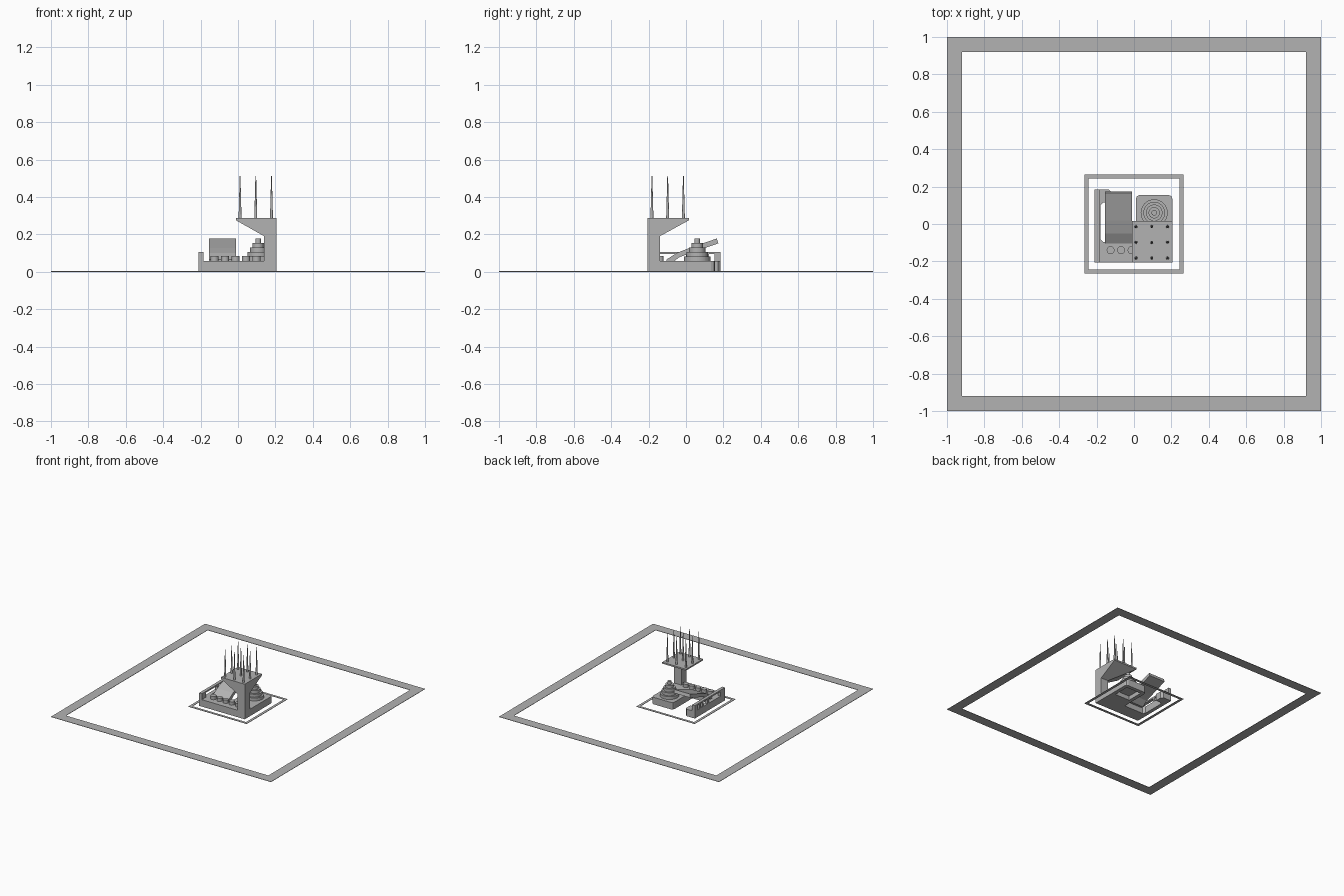
import bpy, bmesh
from mathutils import Vector

old = bpy.data.objects.get("Cube")
if old:
    bpy.data.objects.remove(old, do_unlink=True)

grey = bpy.data.materials.new("plain_grey")
grey.use_nodes = True
GREY = (0.45, 0.45, 0.45, 1)
grey.diffuse_color = GREY
grey.node_tree.nodes["Principled BSDF"].inputs["Base Color"].default_value = GREY


def finish(name, bm):
    bmesh.ops.recalc_face_normals(bm, faces=bm.faces)
    mesh = bpy.data.meshes.new(name)
    bm.to_mesh(mesh)
    bm.free()
    mesh.materials.append(grey)
    obj = bpy.data.objects.new(name, mesh)
    bpy.context.collection.objects.link(obj)
    return obj


def add_box(bm, x, y, z):
    verts = bmesh.ops.create_cube(bm, size=1)["verts"]
    for v in verts:
        v.co = Vector([a + (b - a) * (c + 0.5) for (a, b), c in zip((x, y, z), v.co)])


def extrude(name, points, offset):
    bm = bmesh.new()
    face = bm.faces.new([bm.verts.new(p) for p in points])
    top = bmesh.ops.extrude_face_region(bm, geom=[face])["geom"]
    bmesh.ops.translate(bm, vec=offset, verts=[v for v in top if isinstance(v, bmesh.types.BMVert)])
    return finish(name, bm)


def cone(name, x, y, z0, z1, r0, r1, sides):
    bm = bmesh.new()
    bmesh.ops.create_cone(bm, cap_ends=True, segments=sides, radius1=r0, radius2=r1, depth=z1 - z0)
    bmesh.ops.translate(bm, vec=(x, y, (z0 + z1) / 2), verts=bm.verts)
    return finish(name, bm)


def frame(name, half, width, height):
    # Four strips that meet without overlapping
    bm = bmesh.new()
    inner = half - width
    for s in (-1, 1):
        span = sorted((s * inner, s * half))
        add_box(bm, (-half, half), span, (0, height))
        add_box(bm, span, (-inner, inner), (0, height))
    finish(name, bm)


# Thin ground outlines
frame("outer_outline", 1.0, 0.08, 0.003)
frame("inner_outline", 0.265, 0.021, 0.003)

# Base: front strip, left arm and rear foot around an open middle
BASE = 0.057
outline = [(-0.21, -0.205), (0.02, -0.205), (0.02, -0.097), (-0.165, -0.097),
           (-0.18, -0.08), (-0.18, 0.1), (-0.165, 0.115), (-0.12, 0.115),
           (-0.12, 0.17), (-0.135, 0.185), (-0.21, 0.185)]
extrude("base_arm", [(x, y, 0) for x, y in outline], (0, 0, BASE))

# Platform with rounded rear corners and a hollow underside
platform = [(0.01, -0.205), (0.205, -0.205), (0.205, 0.135), (0.199, 0.149),
            (0.185, 0.155), (0.03, 0.155), (0.016, 0.149), (0.01, 0.135)]
block = extrude("platform", [(x, y, 0) for x, y in platform], (0, 0, BASE))
bm = bmesh.new()
add_box(bm, (0.04, 0.175), (-0.01, 0.125), (-0.02, 0.035))
cutter = finish("pocket_cutter", bm)
cutter.hide_render = True
cutter.hide_set(True)
cut = block.modifiers.new("pocket", 'BOOLEAN')
cut.object = cutter
cut.solver = 'EXACT'

# Side wall with bridged windows
bm = bmesh.new()
WALL_X = (-0.21, -0.185)
add_box(bm, WALL_X, (-0.205, 0.185), (0.094, 0.106))
for span in ((-0.205, -0.15), (0.0, 0.02), (0.07, 0.085), (0.11, 0.122), (0.152, 0.185)):
    add_box(bm, WALL_X, span, (BASE, 0.094))
finish("bridge_wall", bm)

# Ramp that flattens as it rises
upper = [(-0.105, 0.065), (-0.05, 0.1), (0.02, 0.128), (0.165, 0.178)]
lower = [(0.173, 0.152), (0.03, 0.102), (-0.035, 0.078), (-0.08, 0.045), (-0.105, 0.045)]
extrude("overhang_ramp", [(-0.155, y, z) for y, z in upper + lower], (0.145, 0, 0))

# Row of pegs on the front strip
for i in range(5):
    cone(f"peg_{i + 1}", -0.125 + 0.056 * i, -0.14, 0.05, 0.084, 0.021, 0.021, 24)

# Stepped round tower
for i, r in enumerate((0.072, 0.058, 0.044, 0.03, 0.015)):
    z = BASE + 0.024 * i
    cone(f"round_step_{i + 1}", 0.108, 0.06, z, z + 0.024, r, r, 40)

# Corner column flaring into a square top plate
bm = bmesh.new()
rings = []
for inner_x, inner_y, z in ((0.14, -0.14, BASE), (0.14, -0.14, 0.19),
                            (-0.012, 0.017, 0.276), (-0.012, 0.017, 0.288)):
    corners = ((inner_x, -0.205), (0.205, -0.205), (0.205, inner_y), (inner_x, inner_y))
    rings.append([bm.verts.new((x, y, z)) for x, y in corners])
for a, b in zip(rings, rings[1:]):
    for i in range(4):
        j = (i + 1) % 4
        bm.faces.new((a[i], a[j], b[j], b[i]))
bm.faces.new(rings[0])
bm.faces.new(rings[-1])
finish("flared_column", bm)

# Grid of slender spikes
for i in range(3):
    for j in range(3):
        cone(f"spike_{i + 1}_{j + 1}", 0.011 + 0.084 * i, -0.182 + 0.084 * j,
             0.285, 0.513, 0.008, 0.002, 12)
